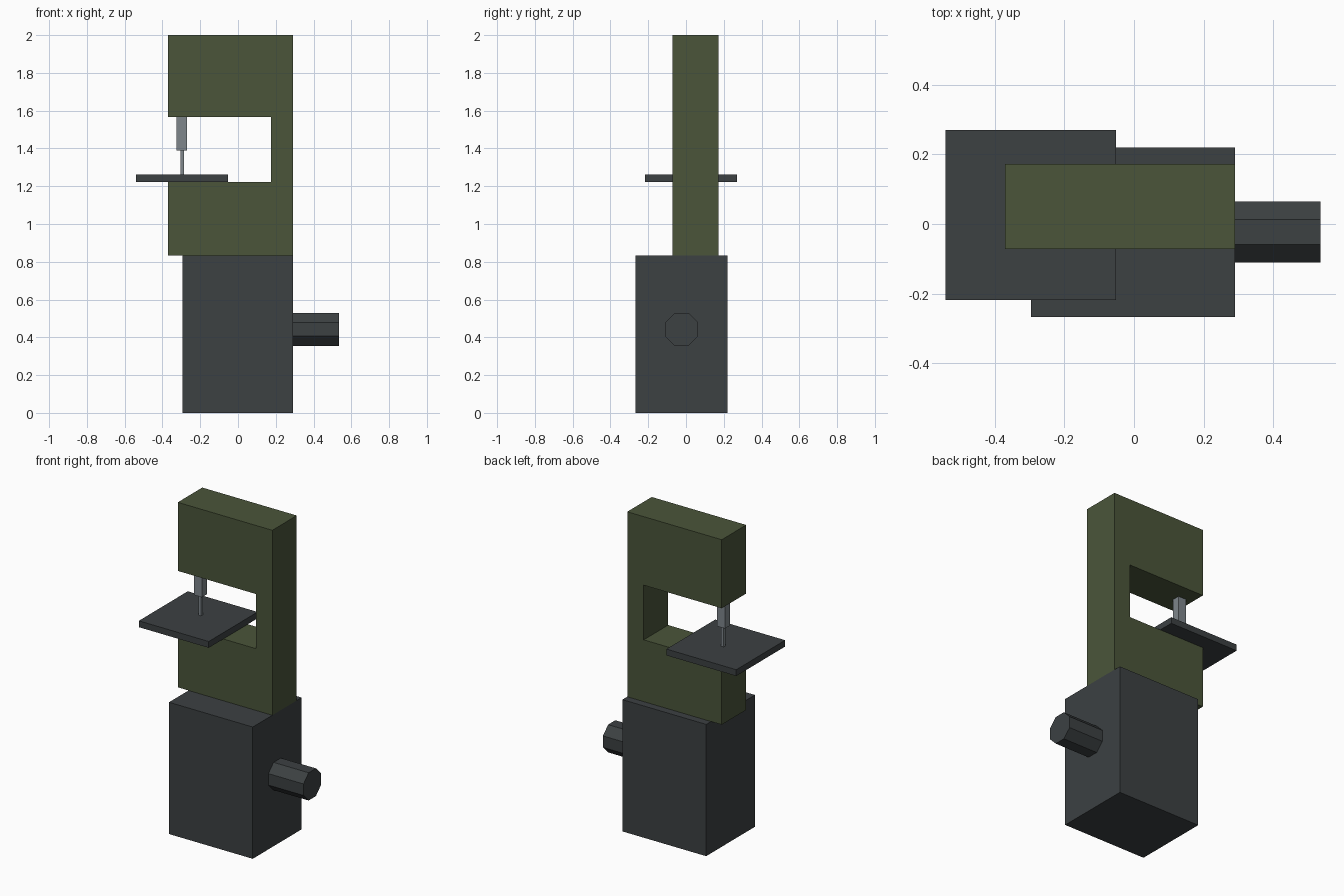
import bpy
import bmesh
import math
from mathutils import Matrix

old = bpy.data.objects.get("Cube")
if old:
    bpy.data.objects.remove(old, do_unlink=True)


def material(name, rgb):
    mat = bpy.data.materials.new(name)
    mat.use_nodes = True
    colour = (*rgb, 1.0)
    mat.diffuse_color = colour
    mat.node_tree.nodes["Principled BSDF"].inputs["Base Color"].default_value = colour
    return mat


dark_slate = material("dark slate", (0.045, 0.052, 0.055))
olive_green = material("olive green", (0.069, 0.091, 0.042))
steel_grey = material("steel grey", (0.21, 0.24, 0.26))


def finish(bm, name, mat):
    bmesh.ops.recalc_face_normals(bm, faces=bm.faces)
    mesh = bpy.data.meshes.new(name)
    bm.to_mesh(mesh)
    bm.free()
    mesh.materials.append(mat)
    obj = bpy.data.objects.new(name, mesh)
    bpy.context.collection.objects.link(obj)
    return obj


def box(name, xs, ys, zs, mat):
    """Box given by its extent along each axis."""
    bm = bmesh.new()
    bmesh.ops.create_cube(bm, size=1)
    for v in bm.verts:
        v.co = [(lo + hi) / 2 + c * (hi - lo)
                for c, (lo, hi) in zip(v.co, (xs, ys, zs))]
    return finish(bm, name, mat)


def extrude_profile(name, points, y0, y1, mat):
    """Closed x-z outline extruded along y."""
    bm = bmesh.new()
    face = bm.faces.new([bm.verts.new((x, y0, z)) for x, z in points])
    grown = bmesh.ops.extrude_face_region(bm, geom=[face])["geom"]
    bmesh.ops.translate(bm, vec=(0, y1 - y0, 0),
                        verts=[g for g in grown if isinstance(g, bmesh.types.BMVert)])
    return finish(bm, name, mat)


# Cabinet base
base_top, right = 0.832, 0.29
box("cabinet", (-0.295, right), (-0.267, 0.22), (0, base_top), dark_slate)

# C-shaped saw frame
left, inner, low, high = -0.37, 0.175, 1.222, 1.567
extrude_profile("saw_frame", [
    (left, base_top), (right, base_top), (right, 2), (left, 2),
    (left, high), (inner, high), (inner, low), (left, low),
], -0.072, 0.172, olive_green)

# Work table
box("work_table", (-0.54, -0.052), (-0.218, 0.27), (low, 1.262), dark_slate)

# Blade guide and blade
box("blade_guide", (-0.325, -0.27), (0.025, 0.075), (1.39, high), steel_grey)
box("blade", (-0.305, -0.287), (0.041, 0.059), (low + 0.02, 1.39), steel_grey)

# Octagonal motor on the side of the cabinet
bm = bmesh.new()
length = 0.245
flat_radius = 0.0875
radius = flat_radius / math.cos(math.pi / 8)
bmesh.ops.create_cone(bm, cap_ends=True, segments=8, radius1=radius,
                      radius2=radius, depth=length,
                      matrix=Matrix.Rotation(math.pi / 2, 4, "Y")
                      @ Matrix.Rotation(math.pi / 8, 4, "Z"))
# Turn to rest on a flat side, then move into place
angle = max(bm.verts, key=lambda v: v.co.z).co
if abs(angle.y) < radius * 0.1:
    bmesh.ops.rotate(bm, verts=bm.verts, matrix=Matrix.Rotation(math.pi / 8, 3, "X"))
bmesh.ops.translate(bm, verts=bm.verts, vec=(right + length / 2, -0.023, 0.442))
finish(bm, "motor", dark_slate)
